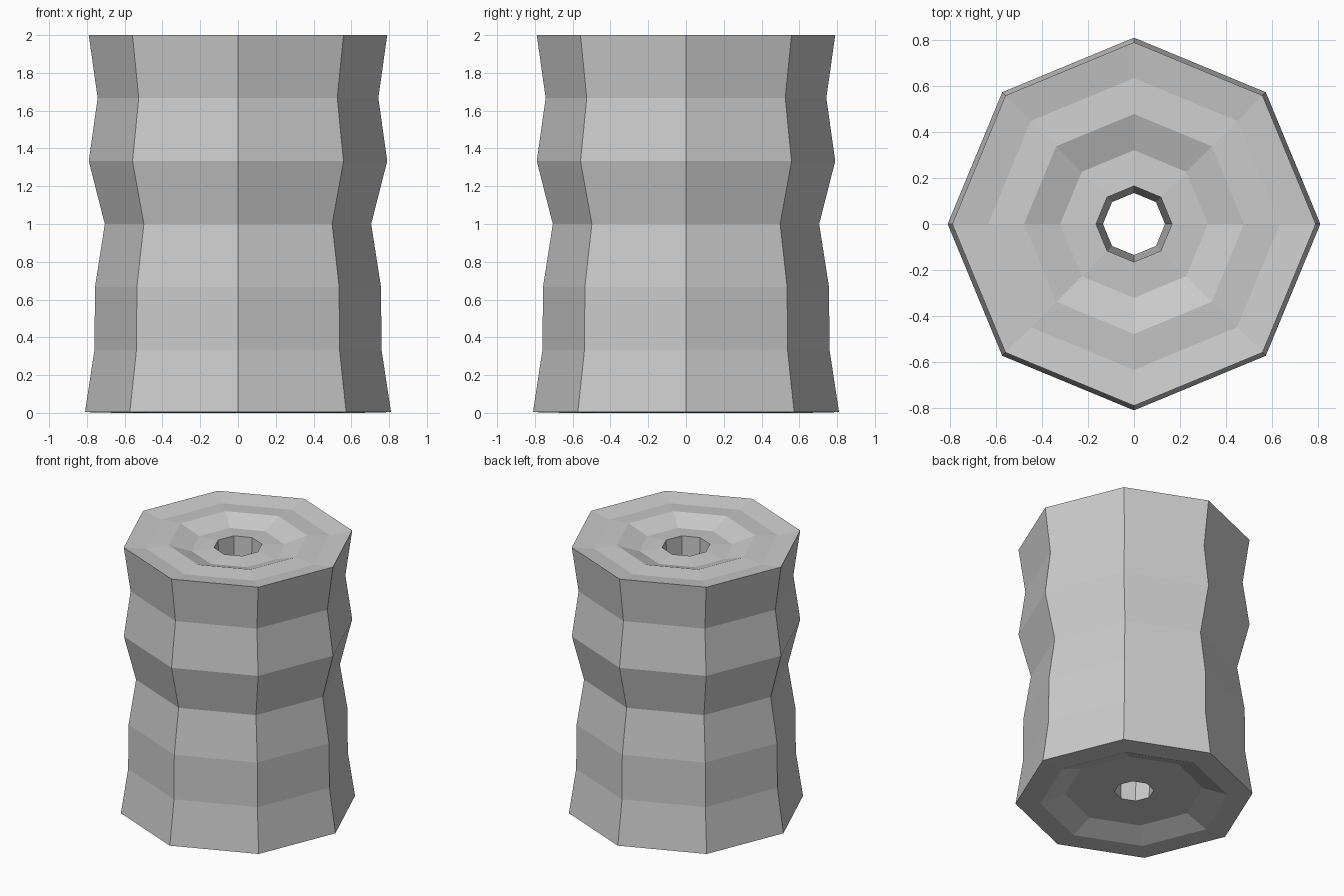
import bpy, bmesh
from math import cos, sin, pi

if "Cube" in bpy.data.objects:
    bpy.data.objects.remove(bpy.data.objects["Cube"])

SIDES = 8

# Closed (radius, height) cross-section, spun around z
outer_wall = [(0.81, 0.004), (0.76, 0.333), (0.757, 0.667), (0.705, 1.0),
              (0.79, 1.333), (0.743, 1.667), (0.79, 2.0)]
top_ripples = [(0.634, 1.977), (0.478, 1.99), (0.321, 1.935), (0.165, 1.948)]
bottom_ripples = [(0.135, 0.063), (0.304, 0.062), (0.472, 0.064), (0.641, 0.0)]


def lathe(name, profile, sides):
    """Spin a closed profile into a faceted ring with flat faces."""
    bm = bmesh.new()
    rings = [[bm.verts.new((r * cos(2 * pi * i / sides), r * sin(2 * pi * i / sides), z))
              for r, z in profile] for i in range(sides)]
    n = len(profile)
    for i in range(sides):
        a, b = rings[i], rings[(i + 1) % sides]
        for j in range(n):
            k = (j + 1) % n
            bm.faces.new((a[j], b[j], b[k], a[k]))
    bmesh.ops.recalc_face_normals(bm, faces=bm.faces)
    mesh = bpy.data.meshes.new(name)
    bm.to_mesh(mesh)
    bm.free()
    obj = bpy.data.objects.new(name, mesh)
    bpy.context.collection.objects.link(obj)
    return obj


# Rippled octagonal column with a narrow bore through the middle
lathe("hollow_column", outer_wall + top_ripples + bottom_ripples, SIDES)
